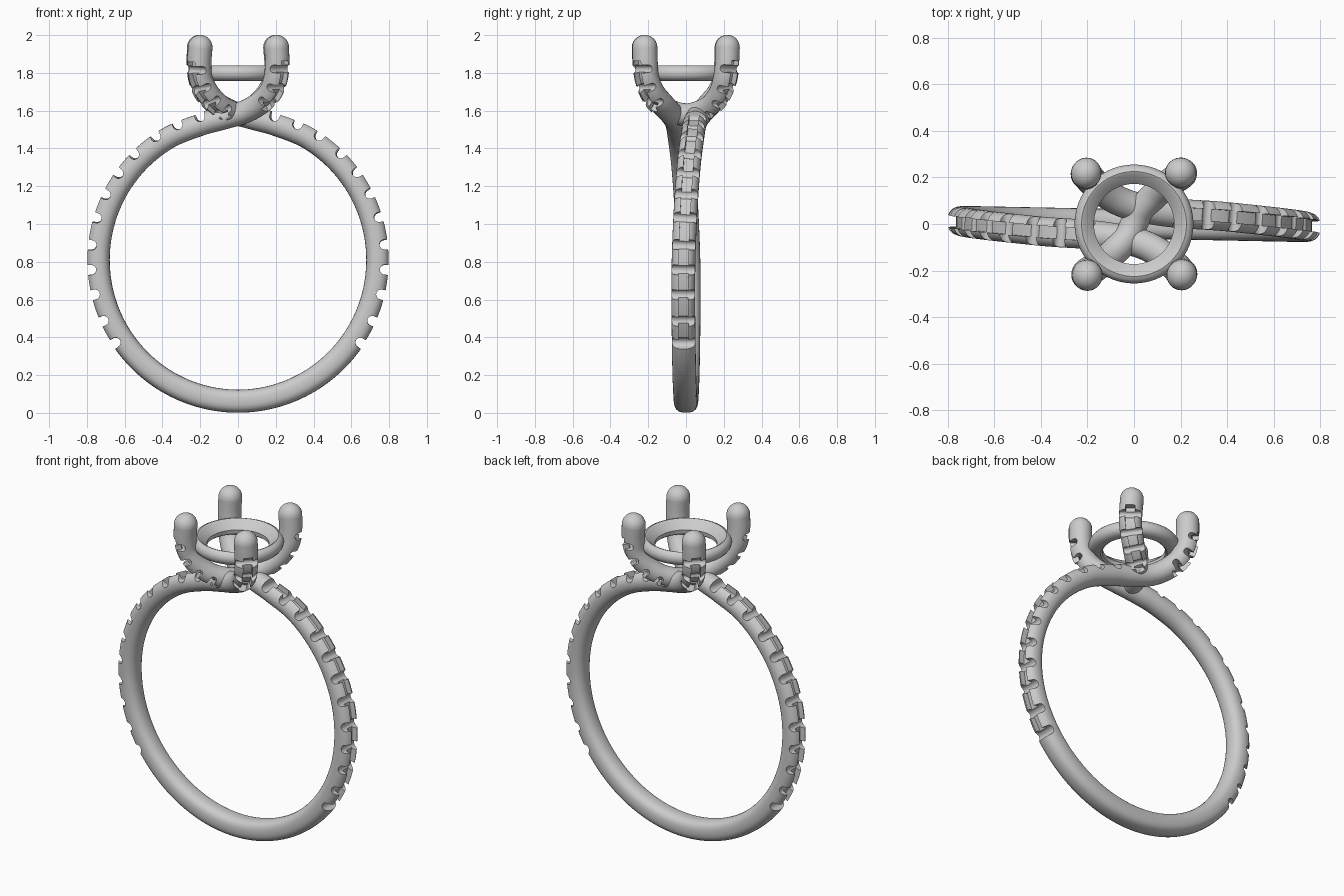
import bpy, bmesh
from math import sin, cos, pi, radians, copysign
from mathutils import Vector, Matrix

if "Cube" in bpy.data.objects:
    bpy.data.objects.remove(bpy.data.objects["Cube"])


def mesh_object(name, bm):
    bm.normal_update()
    if bm.calc_volume(signed=True) < 0:
        bmesh.ops.reverse_faces(bm, faces=bm.faces[:])
    me = bpy.data.meshes.new(name)
    bm.to_mesh(me)
    bm.free()
    ob = bpy.data.objects.new(name, me)
    bpy.context.collection.objects.link(ob)
    return ob


def spline(pts, steps):
    """Catmull-Rom through pts; the first and last are only guides."""
    p = [Vector(q) for q in pts]
    out = []
    for i in range(1, len(p) - 2):
        a, b, c, d = p[i - 1:i + 3]
        for k in range(steps):
            t = k / steps
            out.append(0.5 * (2 * b + (c - a) * t + (2 * a - 5 * b + 4 * c - d) * t * t
                              + (3 * b - a - 3 * c + d) * t ** 3))
    return out + [p[-2]]


def tangent(path, i):
    return (path[min(i + 1, len(path) - 1)] - path[max(i - 1, 0)]).normalized()


def skin(bm, rings):
    vs = [[bm.verts.new(c) for c in r] for r in rings]
    n = len(vs[0])
    for a, b in zip(vs, vs[1:]):
        for j in range(n):
            bm.faces.new((a[j], a[(j + 1) % n], b[(j + 1) % n], b[j]))
    bm.faces.new(vs[0][::-1])
    bm.faces.new(vs[-1])


def tube(name, path, radius, power, normal, dome_start, sides=28):
    """Sweep a rounded section along path, with domed prong tips."""
    stations = []
    n = Vector(normal)
    for i, p in enumerate(path):
        t = tangent(path, i)
        n = (n - t * n.dot(t)).normalized()
        f = i / (len(path) - 1)
        stations.append((p, t, n.copy(), radius(f), power(f)))

    def dome(st, sign):
        p, t, m, r, e = st
        return [(p + t * sign * r * sin(a), t, m, r * cos(a), e)
                for a in (radians(d) for d in (15, 30, 45, 58, 70, 80, 87))]
    tip = dome(stations[-1], 1)
    base = dome(stations[0], -1)[::-1] if dome_start else []
    rings = []
    for p, t, m, r, e in base + stations + tip:
        b = t.cross(m)
        ring = []
        for k in range(sides):
            a = 2 * pi * k / sides
            c, s = cos(a), sin(a)
            ring.append(p + m * r * copysign(abs(c) ** (2 / e), c)
                        + b * r * 1.03 * copysign(abs(s) ** (2 / e), s))
        rings.append(ring)
    bm = bmesh.new()
    skin(bm, rings)
    return mesh_object(name, bm)


def index_at(path, s):
    """Index at arc length s (negative counts from the end)."""
    seq = list(range(len(path))) if s >= 0 else list(range(len(path) - 1, -1, -1))
    run = 0
    for a, b in zip(seq, seq[1:]):
        run += (path[a] - path[b]).length
        if run >= abs(s):
            return b
    return seq[-1]


def frame(path, i, kind):
    """Frame a little past station i, so cuts never line up with tube rings."""
    p = path[i].lerp(path[i + 1], 0.43)
    t = (path[i + 1] - path[i]).normalized()
    o = Vector((p.x, 0, p.z - 0.81)) if kind == "band" else Vector((p.x, p.y, 0))
    o = (o - t * o.dot(t)).normalized()
    return p, t, o, t.cross(o)


def volume(me):
    bm = bmesh.new()
    bm.from_mesh(me)
    v = bm.calc_volume(signed=True)
    bm.free()
    return v


def cut(ob, cutter):
    """Boolean difference; a result that gains or loses too much is undone."""
    before = volume(ob.data)
    cutter_vol = volume(cutter.data)
    for solver in ("MANIFOLD", "EXACT"):
        keep = ob.data.copy()
        mod = ob.modifiers.new("cut", "BOOLEAN")
        mod.operation, mod.solver, mod.object = "DIFFERENCE", solver, cutter
        bpy.context.view_layer.objects.active = ob
        bpy.ops.object.modifier_apply(modifier=mod.name)
        if before - cutter_vol * 1.01 < volume(ob.data) < before - 1e-7:
            break
        ob.data = keep
    bpy.data.objects.remove(cutter)


def channel(ob, path, s0, s1, kind):
    """Groove along the outer face, holding the row of stones."""
    lo, hi = sorted((index_at(path, s0), index_at(path, s1)))
    rings = []
    for i in range(lo, hi + 1):
        p, t, o, b = frame(path, i, kind)
        rings.append([p + o * h + b * w for h, w in
                      ((0.024, -0.026), (0.024, 0.026), (0.09, 0.026), (0.09, -0.026))])
    bm = bmesh.new()
    skin(bm, rings)
    cut(ob, mesh_object("channel_cutter", bm))


def notches(ob, path, places, kind, r):
    """U-shaped cross cuts that leave pairs of small claws."""
    for s in places:
        bm = bmesh.new()
        p, t, o, b = frame(path, index_at(path, s), kind)
        prof = [(r * cos(a), 0.013 + r - r * sin(a)) for a in (pi * k / 12 for k in range(13))]
        prof += [(-r * 1.1, 0.1), (r * 1.1, 0.1)]
        skin(bm, [[p + t * x + o * h + b * w for x, h in prof] for w in (-0.1, 0.1)])
        cut(ob, mesh_object("notch_cutter", bm))


def smooth(ob):
    bpy.ops.object.select_all(action="DESELECT")
    ob.select_set(True)
    bpy.context.view_layer.objects.active = ob
    bpy.ops.object.shade_smooth_by_angle(angle=radians(35))


# Half band: bottom of the ring, up the left side, sweeping into a front prong
def band_point(deg):
    a = radians(deg)
    y = 0.015 * sin(a) - 0.06 * max(0, (deg - 80) / 90) ** 1.5
    return (-0.74 * sin(a), y, 0.81 - 0.748 * cos(a))


arm = [(-0.2, -0.045, 1.527), (-0.08, -0.06, 1.56), (0.03, -0.085, 1.592),
       (0.11, -0.125, 1.635), (0.17, -0.175, 1.695), (0.2, -0.207, 1.77),
       (0.207, -0.215, 1.85), (0.205, -0.218, 1.936), (0.203, -0.22, 2.0)]
path = spline([band_point(d) for d in range(-15, 151, 15)] + arm, 14)
band = tube("band", path, lambda f: 0.061 + 0.004 * max(0, f - 0.7) / 0.3,
            lambda f: 2 + 0.6 * max(0, 1 - 1.5 * f), (0, 0, -1), False)
channel(band, path, 0.70, 2.16, "band")
notches(band, path, [0.715 + 0.13 * k for k in range(12)], "band", 0.026)
channel(band, path, -0.07, -0.33, "prong")
notches(band, path, [-0.115 - 0.085 * k for k in range(3)], "prong", 0.02)

# Other half: turned half way round the upright axis and welded at the bottom
bm = bmesh.new()
bm.from_mesh(band.data)
end = [f for f in bm.faces if all(abs(v.co.x) < 0.006 and v.co.z < 0.2 for v in f.verts)]
for v in {v for f in end for v in f.verts}:
    v.co.x = 0
bmesh.ops.delete(bm, geom=end, context="FACES")
dup = bmesh.ops.duplicate(bm, geom=bm.verts[:] + bm.edges[:] + bm.faces[:])["geom"]
bmesh.ops.rotate(bm, verts=[g for g in dup if isinstance(g, bmesh.types.BMVert)],
                 cent=(0, 0, 0), matrix=Matrix.Rotation(pi, 3, "Z"))
bmesh.ops.remove_doubles(bm, dist=0.002,
                         verts=[v for v in bm.verts if abs(v.co.x) < 1e-4 and v.co.z < 0.2])
bm.to_mesh(band.data)
bm.free()
smooth(band)

# U-shaped yoke carrying the other two prongs
side = [(-0.198, -0.222, 2.0), (-0.2, -0.22, 1.936), (-0.205, -0.217, 1.85),
        (-0.198, -0.207, 1.77), (-0.158, -0.18, 1.69), (-0.095, -0.13, 1.625),
        (-0.03, -0.06, 1.59)]
upath = spline(side + [(0, 0, 1.58)] + [(-x, -y, z) for x, y, z in side[::-1]], 14)
yoke = tube("prong_yoke", upath, lambda f: 0.058 + 0.007 * abs(2 * f - 1),
            lambda f: 2, (1, 0, 0), True)
for sgn in (1, -1):
    channel(yoke, upath, sgn * 0.07, sgn * 0.41, "prong")
    notches(yoke, upath, [sgn * (0.115 + 0.085 * k) for k in range(4)], "prong", 0.02)
smooth(yoke)

# Seat ring: rounded outside, sloping stone seat inside
profile = [(0.175, 1.765), (0.185, 1.757), (0.215, 1.757), (0.238, 1.765), (0.251, 1.781),
           (0.255, 1.8), (0.251, 1.818), (0.24, 1.832), (0.225, 1.838), (0.215, 1.834),
           (0.172, 1.79)]
bm = bmesh.new()
N, M = 72, len(profile)
rows = [[bm.verts.new((r * cos(2 * pi * k / N), r * sin(2 * pi * k / N), z))
         for r, z in profile] for k in range(N)]
for k in range(N):
    a, b = rows[k], rows[(k + 1) % N]
    for j in range(M):
        bm.faces.new((a[j], b[j], b[(j + 1) % M], a[(j + 1) % M]))
smooth(mesh_object("seat_ring", bm))
